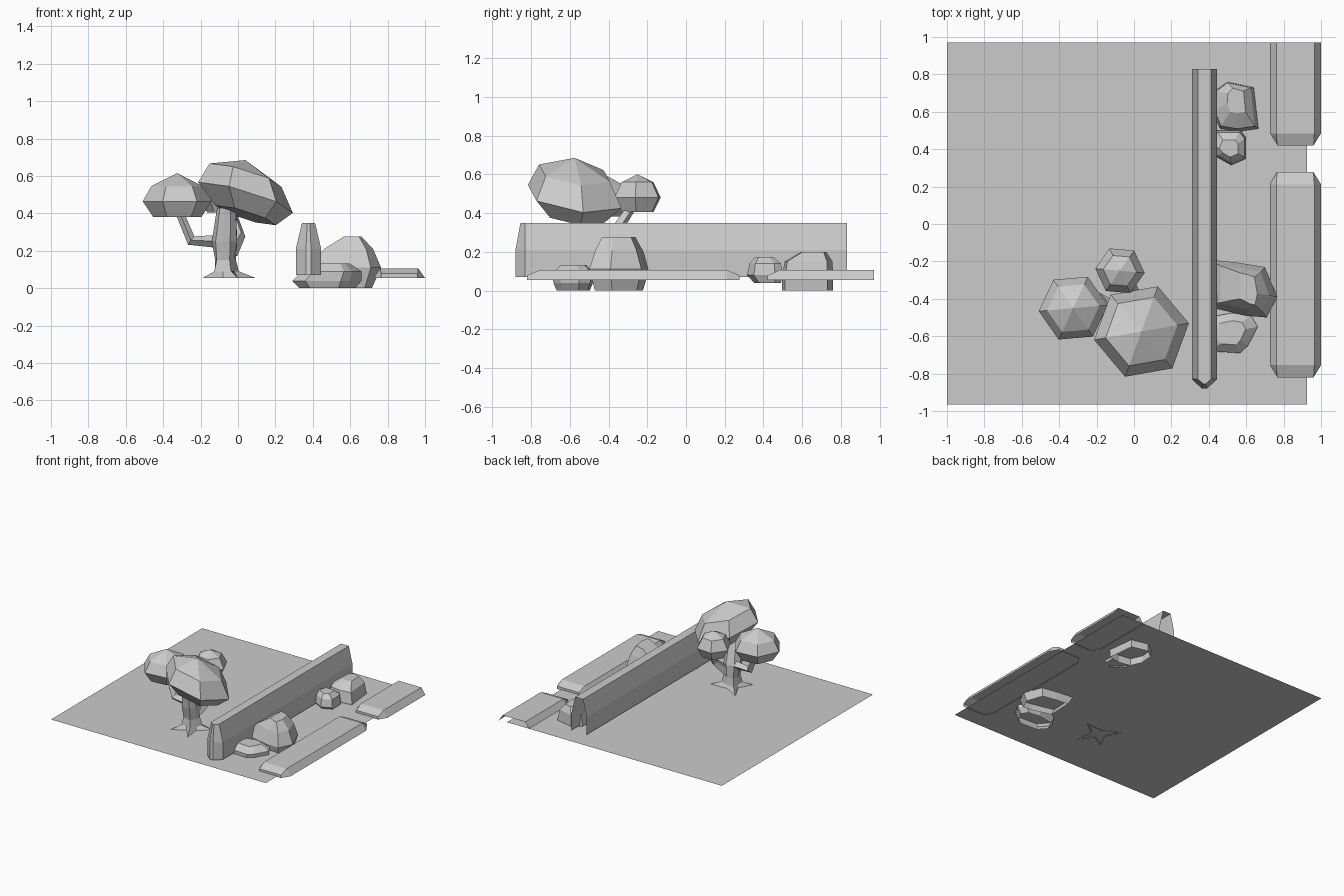
import bpy, bmesh, math
from mathutils import Vector

cube = bpy.data.objects.get("Cube")
if cube:
    bpy.data.objects.remove(cube, do_unlink=True)

grey = bpy.data.materials.new("stone_grey")
grey.use_nodes = True
tone = (0.6, 0.6, 0.6, 1)
grey.diffuse_color = tone
grey.node_tree.nodes["Principled BSDF"].inputs["Base Color"].default_value = tone


def loft(name, rings, closed=True, start=False, end=False):
    """Skin a list of equal point rings, with optional end caps."""
    bm = bmesh.new()
    rows = [[bm.verts.new(p) for p in ring] for ring in rings]
    n = len(rows[0])
    for a, b in zip(rows, rows[1:]):
        for i in range(n if closed else n - 1):
            j = (i + 1) % n
            bm.faces.new((a[i], a[j], b[j], b[i]))
    for use, row in ((start, rows[0]), (end, rows[-1])):
        if use:
            bm.faces.new(row)
    bmesh.ops.remove_doubles(bm, verts=bm.verts, dist=0.0005)
    bmesh.ops.recalc_face_normals(bm, faces=bm.faces)
    mesh = bpy.data.meshes.new(name)
    bm.to_mesh(mesh)
    bm.free()
    mesh.materials.append(grey)
    obj = bpy.data.objects.new(name, mesh)
    bpy.context.collection.objects.link(obj)
    return obj


# Ground sheet
loft("ground", [[(-1, y, 0.06), (0.925, y, 0.06)] for y in (-0.965, 0.97)], closed=False)


# Wall: hollow, tapered top, pointed front end, open back end
def wall_section(y, squeeze=1.0, lean=0.0):
    half = [(0.068, 0.07), (0.068, 0.21), (0.035, 0.348)]
    pts = [(-x, z) for x, z in half] + [(x, z) for x, z in reversed(half)]
    return [(0.377 + x * squeeze, y + (lean if z > 0.3 else 0), z) for x, z in pts]


loft("wall", [wall_section(-0.88, 0.2, 0.025), wall_section(-0.83), wall_section(0.83)],
     closed=False, start=True)


# Kerb slabs: bevelled long sides, chamfered ends, open underneath
def slab_section(y, inset, top_inset, top):
    a, b = 0.725, 1.0
    return [(a + inset, y, 0.055), (a + top_inset, y, top),
            (b - top_inset, y, top), (b - inset, y, 0.055)]


def slab(name, front, back, open_back=False):
    rings = [slab_section(front, 0.04, 0.04, 0.078), slab_section(front + 0.065, 0, 0.036, 0.106)]
    if open_back:
        rings.append(slab_section(back, 0, 0.036, 0.106))
    else:
        rings += [slab_section(back - 0.065, 0, 0.036, 0.106), slab_section(back, 0.04, 0.04, 0.078)]
    loft(name, rings, closed=False, start=True, end=not open_back)


slab("front_slab", -0.82, 0.277)
slab("back_slab", 0.42, 0.97, open_back=True)


# Rocks: one plan outline, scaled about a centre at each level
def rock(name, outline, centre, levels):
    cx, cy = centre
    rings = [[(cx + dx + (x - cx) * sx, cy + dy + (y - cy) * sy, z) for x, y in outline]
             for z, sx, sy, dx, dy in levels]
    loft(name, rings, end=True)


rock("large_front_rock",
     [(0.38, -0.44), (0.39, -0.19), (0.545, -0.205), (0.7, -0.23), (0.765, -0.39), (0.71, -0.5), (0.6, -0.49)],
     (0.6, -0.35),
     [(0, 0.7, 0.8, 0, 0), (0.11, 1, 1, 0, 0), (0.21, 0.68, 0.78, 0.01, 0), (0.277, 0.24, 0.55, 0.02, 0)])
rock("small_front_rock",
     [(0.29, -0.6), (0.36, -0.68), (0.55, -0.69), (0.6, -0.65), (0.66, -0.55), (0.62, -0.49), (0.5, -0.475), (0.35, -0.5)],
     (0.49, -0.58),
     [(0, 0.8, 0.8, 0, 0), (0.04, 1, 0.95, 0, 0), (0.09, 0.86, 1, 0.025, 0), (0.133, 0.45, 0.6, 0.03, 0)])
rock("large_back_rock",
     [(0.42, 0.6), (0.46, 0.51), (0.56, 0.495), (0.665, 0.51), (0.64, 0.73), (0.5, 0.76), (0.43, 0.71)],
     (0.55, 0.63),
     [(0, 0.95, 1, 0, 0), (0.07, 1, 1, 0, 0), (0.15, 0.88, 0.93, -0.005, 0.005), (0.198, 0.4, 0.5, 0, 0.03)])
rock("small_back_rock",
     [(0.4, 0.41), (0.44, 0.36), (0.52, 0.315), (0.6, 0.35), (0.6, 0.46), (0.57, 0.5), (0.44, 0.5)],
     (0.51, 0.42),
     [(0.04, 0.8, 0.75, 0, 0.01), (0.08, 1, 1, 0, 0), (0.14, 0.9, 0.88, 0, 0), (0.173, 0.5, 0.5, 0, -0.01)])


# Tree crowns: faceted hexagonal domes, leaning by a slope in x and y
def crown(name, centre, turn, levels, slope=(0, 0)):
    cx, cy = centre
    rings = []
    for r, z in levels:
        ring = []
        for i in range(6):
            a = math.radians(turn + 60 * i)
            dx, dy = r * math.cos(a), r * math.sin(a)
            ring.append((cx + dx, cy + dy, z + dx * slope[0] + dy * slope[1]))
        rings.append(ring)
    loft(name, rings, start=True)


crown("main_crown", (0.04, -0.575), 10,
      [(0.165, 0.39), (0.257, 0.485), (0.195, 0.605), (0, 0.685)], (-0.3, -0.14))
crown("left_crown", (-0.325, -0.45), 5,
      [(0.13, 0.382), (0.185, 0.465), (0.14, 0.545), (0, 0.615)])
crown("rear_crown", (-0.075, -0.25), -5,
      [(0.09, 0.405), (0.132, 0.48), (0.09, 0.56), (0, 0.6)])


# Trunk with four flared roots
root_tips = [(0.095, -0.43), (-0.19, -0.36), (-0.19, -0.61), (0.0, -0.65)]
base = Vector((-0.07, -0.49))
star = []
for k, tip in enumerate(root_tips):
    tip, following = Vector(tip), Vector(root_tips[(k + 1) % 4])
    notch = base + ((tip + following) / 2 - base).normalized() * 0.055
    star += [tip, notch]


def trunk_ring(z, r, dx, dy, ridge):
    ring = []
    for k, p in enumerate(star):
        d = (p - base).normalized() * r * (ridge if k % 2 == 0 else 1)
        ring.append((base.x + dx + d.x, base.y + dy + d.y, z))
    return ring


loft("trunk", [[(p.x, p.y, 0.055) for p in star],
               trunk_ring(0.09, 0.055, 0, 0, 1.45),
               trunk_ring(0.15, 0.052, 0, 0, 1.2),
               trunk_ring(0.25, 0.07, 0, -0.01, 1),
               trunk_ring(0.43, 0.052, 0.01, -0.05, 1)], end=True)


# Branches: four-sided tubes swept along a bent path
def branch(name, path, radii):
    pts = [Vector(p) for p in path]
    rings = []
    for i, p in enumerate(pts):
        d = (pts[min(i + 1, len(pts) - 1)] - pts[max(i - 1, 0)]).normalized()
        u = d.orthogonal().normalized()
        v = d.cross(u)
        if rings:
            u = (u0 - d * u0.dot(d)).normalized()
            v = d.cross(u)
        u0 = u
        rings.append([p + (u * math.cos(a) + v * math.sin(a)) * radii[i]
                      for a in (math.pi / 4 + math.pi / 2 * k for k in range(4))])
    loft(name, rings, start=True, end=True)


branch("left_branch", [(-0.1, -0.48, 0.25), (-0.25, -0.46, 0.255), (-0.315, -0.45, 0.41)],
       (0.035, 0.028, 0.022))
branch("rear_branch", [(-0.04, -0.46, 0.19), (0.01, -0.38, 0.28), (-0.04, -0.28, 0.43)],
       (0.04, 0.03, 0.024))
